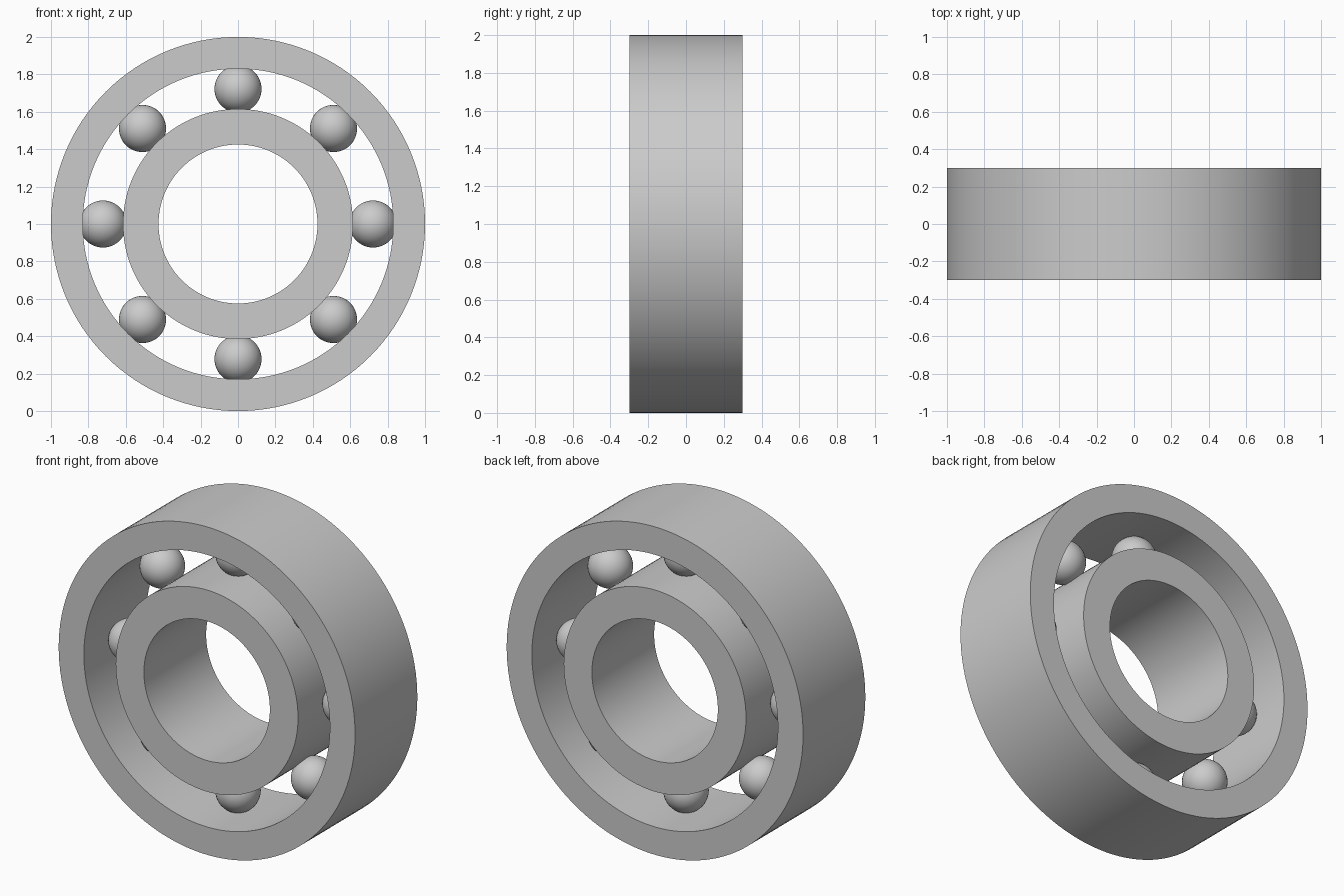
import bpy
import bmesh
import math
from mathutils import Matrix, Vector

if "Cube" in bpy.data.objects:
    bpy.data.objects.remove(bpy.data.objects["Cube"], do_unlink=True)

HALF_WIDTH = 0.3
CENTRE = Vector((0, 0, 1))

steel = bpy.data.materials.new("grey steel")
steel.use_nodes = True
grey = (0.6, 0.6, 0.6, 1)
steel.diffuse_color = grey
steel.node_tree.nodes["Principled BSDF"].inputs["Base Color"].default_value = grey


def finish(name, bm, location):
    """Turn a bmesh into a shaded object with sharp rims."""
    bmesh.ops.recalc_face_normals(bm, faces=bm.faces)
    mesh = bpy.data.meshes.new(name)
    bm.to_mesh(mesh)
    bm.free()
    mesh.materials.append(steel)
    obj = bpy.data.objects.new(name, mesh)
    obj.location = location
    bpy.context.collection.objects.link(obj)
    bpy.ops.object.select_all(action="DESELECT")
    obj.select_set(True)
    bpy.context.view_layer.objects.active = obj
    bpy.ops.object.shade_smooth_by_angle(angle=math.radians(30))
    return obj


def ring(name, inner, outer):
    """Spin a rectangular section around the y axis."""
    bm = bmesh.new()
    section = [(inner, -HALF_WIDTH), (outer, -HALF_WIDTH),
               (outer, HALF_WIDTH), (inner, HALF_WIDTH)]
    verts = [bm.verts.new((r, y, 0)) for r, y in section]
    edges = [bm.edges.new((verts[i - 1], verts[i])) for i in range(len(verts))]
    bmesh.ops.spin(bm, geom=verts + edges, axis=(0, 1, 0), cent=(0, 0, 0),
                   angle=math.tau, steps=128, use_merge=True)
    bmesh.ops.remove_doubles(bm, verts=bm.verts, dist=0.0001)
    return finish(name, bm, CENTRE)


# Races
ring("outer_race", 0.83, 1.0)
ring("inner_race", 0.425, 0.615)

# Balls, evenly spaced between the races
BALLS = 8
for i in range(BALLS):
    bm = bmesh.new()
    bmesh.ops.create_uvsphere(bm, u_segments=40, v_segments=24, radius=0.126)
    turn = Matrix.Rotation(math.tau * i / BALLS, 3, "Y")
    finish(f"ball_{i + 1}", bm, CENTRE + turn @ Vector((0, 0, 0.722)))
